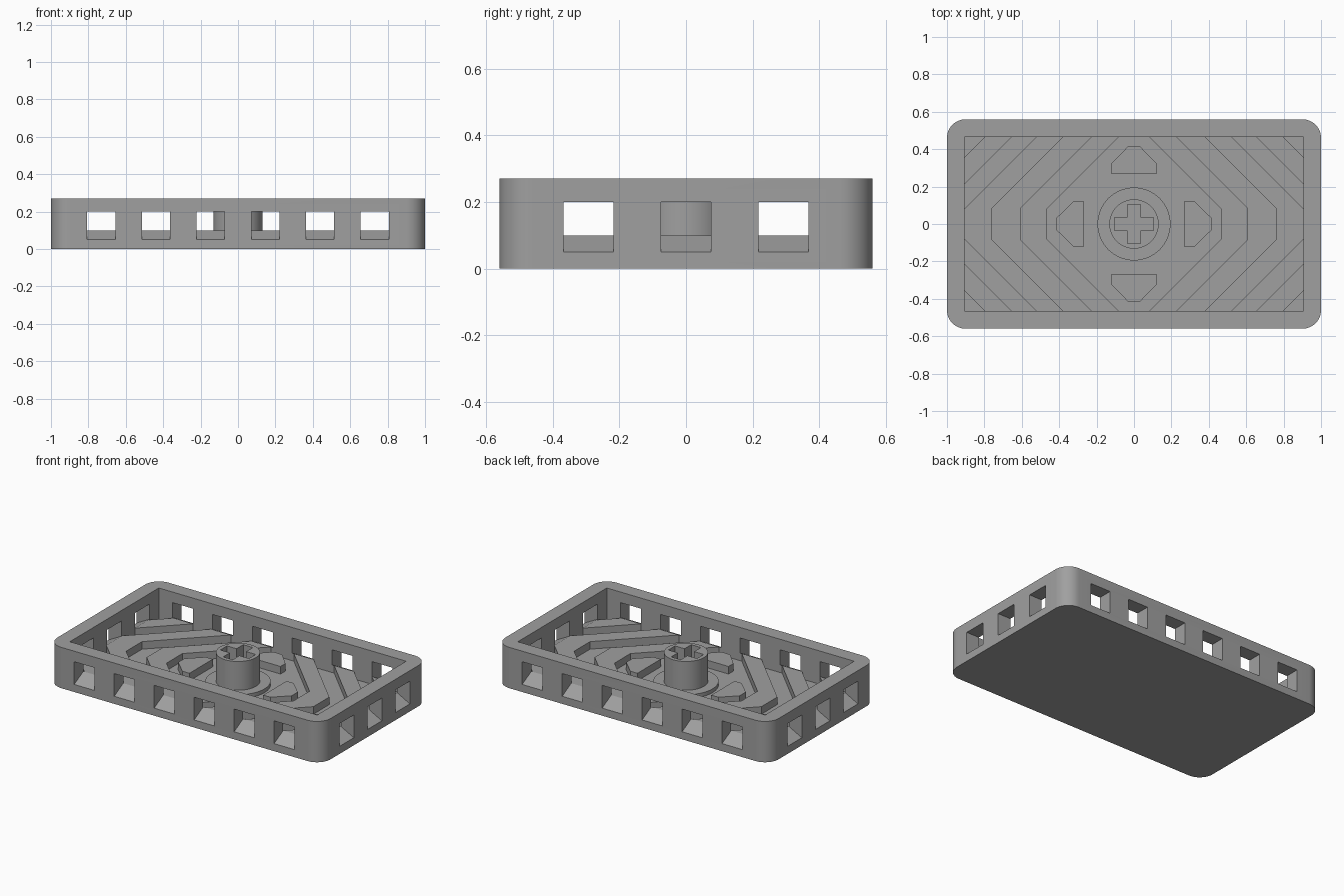
import bpy, bmesh, math

if "Cube" in bpy.data.objects:
    bpy.data.objects.remove(bpy.data.objects["Cube"])

WALL_X, WALL_Y, TOP, FLOOR, RIB = 0.905, 0.465, 0.27, 0.05, 0.10

grey = bpy.data.materials.new("mid grey")
grey.diffuse_color = (0.35, 0.35, 0.35, 1)
grey.use_nodes = True
grey.node_tree.nodes["Principled BSDF"].inputs["Base Color"].default_value = grey.diffuse_color


def prism(name, pts, z0, z1):
    """Extrude an outline in x, y from z0 to z1."""
    bm = bmesh.new()
    face = bm.faces.new([bm.verts.new((x, y, z0)) for x, y in pts])
    out = bmesh.ops.extrude_face_region(bm, geom=[face])
    verts = [v for v in out["geom"] if isinstance(v, bmesh.types.BMVert)]
    bmesh.ops.translate(bm, verts=verts, vec=(0, 0, z1 - z0))
    bmesh.ops.recalc_face_normals(bm, faces=bm.faces[:])
    mesh = bpy.data.meshes.new(name)
    bm.to_mesh(mesh)
    bm.free()
    mesh.materials.append(grey)
    ob = bpy.data.objects.new(name, mesh)
    bpy.context.collection.objects.link(ob)
    return ob


def rect(w, h):
    return [(-w, -h), (w, -h), (w, h), (-w, h)]


def circle(r, n=64):
    return [(r * math.cos(2 * math.pi * i / n), r * math.sin(2 * math.pi * i / n)) for i in range(n)]


def cut(target, cutter):
    mod = target.modifiers.new("cut", "BOOLEAN")
    mod.operation, mod.solver, mod.object = "DIFFERENCE", "EXACT", cutter
    bpy.context.view_layer.objects.active = target
    bpy.ops.object.modifier_apply(modifier=mod.name)
    bpy.data.objects.remove(cutter)


def smooth(ob):
    bpy.ops.object.select_all(action="DESELECT")
    ob.select_set(True)
    bpy.context.view_layer.objects.active = ob
    bpy.ops.object.shade_smooth_by_angle(angle=math.radians(30))


def window(target, centre, angle, half_depth):
    """Cut one wall opening whose sill rises inwards."""
    # the profile runs along the wall depth: outside is negative
    a, b = half_depth + 0.05, half_depth - 0.115
    slope = 0.05 / 0.095
    out_z, in_z = FLOOR - 0.05 * slope, RIB + 0.02 * slope
    prof = [(-a, out_z), (-b, in_z), (-b, 0.2), (-a, 0.2)]
    ob = prism("window_cutter", prof, -0.075, 0.075)
    c, s = math.cos(angle), math.sin(angle)
    for v in ob.data.vertices:
        d, z, w = v.co
        w += centre
        v.co = (w * c - d * s, w * s + d * c, z)
    bm = bmesh.new()
    bm.from_mesh(ob.data)
    bmesh.ops.recalc_face_normals(bm, faces=bm.faces[:])
    bm.to_mesh(ob.data)
    bm.free()
    cut(target, ob)


# Tray with rounded outer corners and a square cavity
r, outline = 0.1, []
for k, (sx, sy) in enumerate([(1, 1), (-1, 1), (-1, -1), (1, -1)]):
    for i in range(13):
        t = math.pi / 2 * (k + i / 12)
        outline.append((sx * (1 - r) + r * math.cos(t), sy * (0.56 - r) + r * math.sin(t)))
tray = prism("tray", outline, 0, TOP)
cut(tray, prism("cavity_cutter", rect(WALL_X, WALL_Y), FLOOR, TOP + 0.1))

# Openings: six per long wall, three per short wall
for turn in (0, math.pi):
    for i in range(6):
        window(tray, (i - 2.5) * 0.2925, turn, 0.56)
    for i in (-1, 0, 1):
        window(tray, i * 0.293, turn + math.pi / 2, 1.0)
smooth(tray)

# Ribs on the floor, mirrored left and right
for side, sx in (("left", -1), ("right", 1)):
    for n, (inner, outer) in enumerate([(0.465, 0.61), (0.76, WALL_X)]):
        k = 0.083
        upper = [(outer, k), (outer + k - WALL_Y, WALL_Y), (inner + k - WALL_Y, WALL_Y), (inner, k)]
        pts = upper + [(x, -y) for x, y in reversed(upper)]
        prism(f"{side}_chevron_rib_{n + 1}", [(sx * x, y) for x, y in pts], FLOOR, RIB)
    for end, sy in (("front", -1), ("back", 1)):
        strip = [(0.655, WALL_Y), (0.797, WALL_Y), (WALL_X, 0.357), (WALL_X, 0.215)]
        prism(f"{end}_{side}_corner_rib", [(sx * x, sy * y) for x, y in strip], FLOOR, RIB)

# Four tapered blocks around the post
block = [(-0.122, 0.27), (0.122, 0.27), (0.122, 0.322), (0.032, 0.415), (-0.032, 0.415), (-0.122, 0.322)]
for i in range(4):
    c, s = round(math.cos(i * math.pi / 2)), round(math.sin(i * math.pi / 2))
    prism(f"block_{i + 1}", [(x * c - y * s, x * s + y * c) for x, y in block], FLOOR, RIB)

# Round base and post with a cross-shaped slot
smooth(prism("post_base", circle(0.195), FLOOR, 0.075))
post = prism("post", circle(0.132), 0.075, 0.265)
a, b = 0.105, 0.035
cross = [(a, -b), (a, b), (b, b), (b, a), (-b, a), (-b, b),
         (-a, b), (-a, -b), (-b, -b), (-b, -a), (b, -a), (b, -b)]
cut(post, prism("cross_cutter", cross, 0.12, 0.4))
smooth(post)
